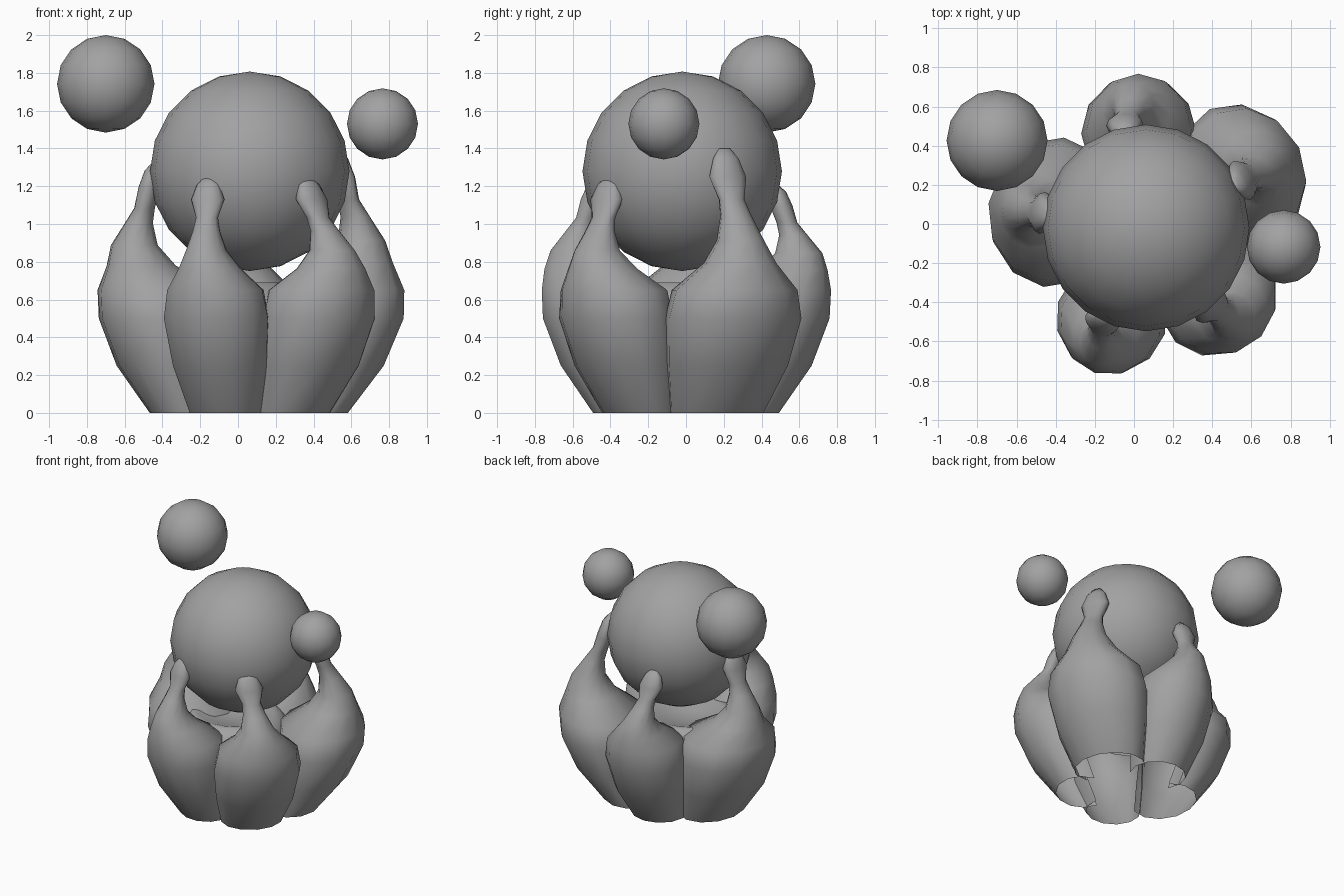
import bpy, bmesh, math
from mathutils import Vector

if "Cube" in bpy.data.objects:
    bpy.data.objects.remove(bpy.data.objects["Cube"])

grey = bpy.data.materials.new("plain_grey")
grey.diffuse_color = (0.36, 0.36, 0.36, 1)
grey.use_nodes = True
grey.node_tree.nodes["Principled BSDF"].inputs["Base Color"].default_value = grey.diffuse_color


def finish(name, bm, angle=60):
    bmesh.ops.recalc_face_normals(bm, faces=bm.faces)
    me = bpy.data.meshes.new(name)
    bm.to_mesh(me)
    bm.free()
    ob = bpy.data.objects.new(name, me)
    bpy.context.collection.objects.link(ob)
    me.materials.append(grey)
    bpy.ops.object.select_all(action='DESELECT')
    ob.select_set(True)
    bpy.context.view_layer.objects.active = ob
    bpy.ops.object.shade_smooth_by_angle(angle=math.radians(angle))
    return ob


def ball(name, center, radius, segments, rings):
    bm = bmesh.new()
    bmesh.ops.create_uvsphere(bm, u_segments=segments, v_segments=rings, radius=radius)
    bmesh.ops.translate(bm, verts=bm.verts, vec=center)
    finish(name, bm)


# Floating balls and the large held ball
ball("large_ball", (0.062, -0.02, 1.279), 0.528, 20, 10)
ball("left_floating_ball", (-0.70, 0.427, 1.742), 0.258, 16, 8)
ball("right_floating_ball", (0.765, -0.117, 1.53), 0.188, 16, 8)

CORE = Vector((0.03, 0.0))
SIDES = 12
# Swollen part: height, distance from core (share of body), depth and width (share of body)
LOWER = [(0, .64, .66, .70), (.25, .86, .90, .90), (.5, 1, 1, 1), (.65, 1.03, .98, .91)]
# Tapering part: share of rise, share of lean to tip, outward bulge, half depth, half width
UPPER = [(.19, .15, .095, .185, .17), (.35, .4, .12, .125, .11),
         (.52, .62, .085, .075, .075), (.64, .8, .045, .055, .062),
         (.80, .95, .01, .06, .094), (.93, 1, -.01, .045, .064), (1, 1, -.025, .015, .028)]


def finger(name, body, tip, width, depth):
    body, top = Vector(body), Vector(tip[:2])
    out = (body - CORE).normalized()
    side = Vector((-out.y, out.x))
    rings = [(z, CORE + (body - CORE) * k, depth * d, width * w) for z, k, d, w in LOWER]
    size = min(width / 0.29, 1.15)
    for rise, lean, bulge, d, w in UPPER:
        rings.append((.65 + (tip[2] - .65) * rise,
                      body.lerp(top, lean) + out * bulge, d, w * size))
    bm = bmesh.new()
    loops = []
    for z, c, d, w in rings:
        loop = []
        for i in range(SIDES):
            a = math.tau * i / SIDES
            p = c + out * d * math.cos(a) + side * w * math.sin(a)
            loop.append(bm.verts.new((p.x, p.y, z)))
        loops.append(loop)
    for k in range(len(loops) - 1):
        for i in range(SIDES):
            # the low part is a hollow shell, open toward the core
            if k < 2 and math.cos(math.tau * (i + .5) / SIDES) < -0.4:
                continue
            j = (i + 1) % SIDES
            bm.faces.new((loops[k][i], loops[k][j], loops[k + 1][j], loops[k + 1][i]))
    bm.faces.new(loops[-1])
    ob = finish(name, bm)
    # open shells need their normals turned outward
    f = ob.data.polygons[0]
    if f.normal.xy.dot(out) < 0:
        ob.data.flip_normals()


# Five grasping fingers
finger("front_left_finger", (-0.115, -0.48), (-0.16, -0.485, 1.25), .285, .285)
finger("front_right_finger", (0.43, -0.37), (0.38, -0.415, 1.25), .32, .29)
finger("back_right_finger", (0.55, 0.25), (0.54, 0.215, 1.40), .375, .315)
finger("back_finger", (0.025, 0.465), (-0.05, 0.495, 1.21), .295, .295)
finger("left_finger", (-0.41, 0.06), (-0.46, 0.055, 1.33), .385, .33)

# Palm dish between the fingers
bm = bmesh.new()
prev = None
for r, z in [(.40, .54), (.37, .62), (.31, .69), (.26, .685), (.14, .64), (.03, .63)]:
    loop = [bm.verts.new((-.02 + r * math.cos(math.tau * i / 20),
                          -.01 + r * math.sin(math.tau * i / 20), z)) for i in range(20)]
    if prev:
        for i in range(20):
            j = (i + 1) % 20
            bm.faces.new((prev[i], prev[j], loop[j], loop[i]))
    prev = loop
bm.faces.new(prev)
finish("palm_dish", bm)
